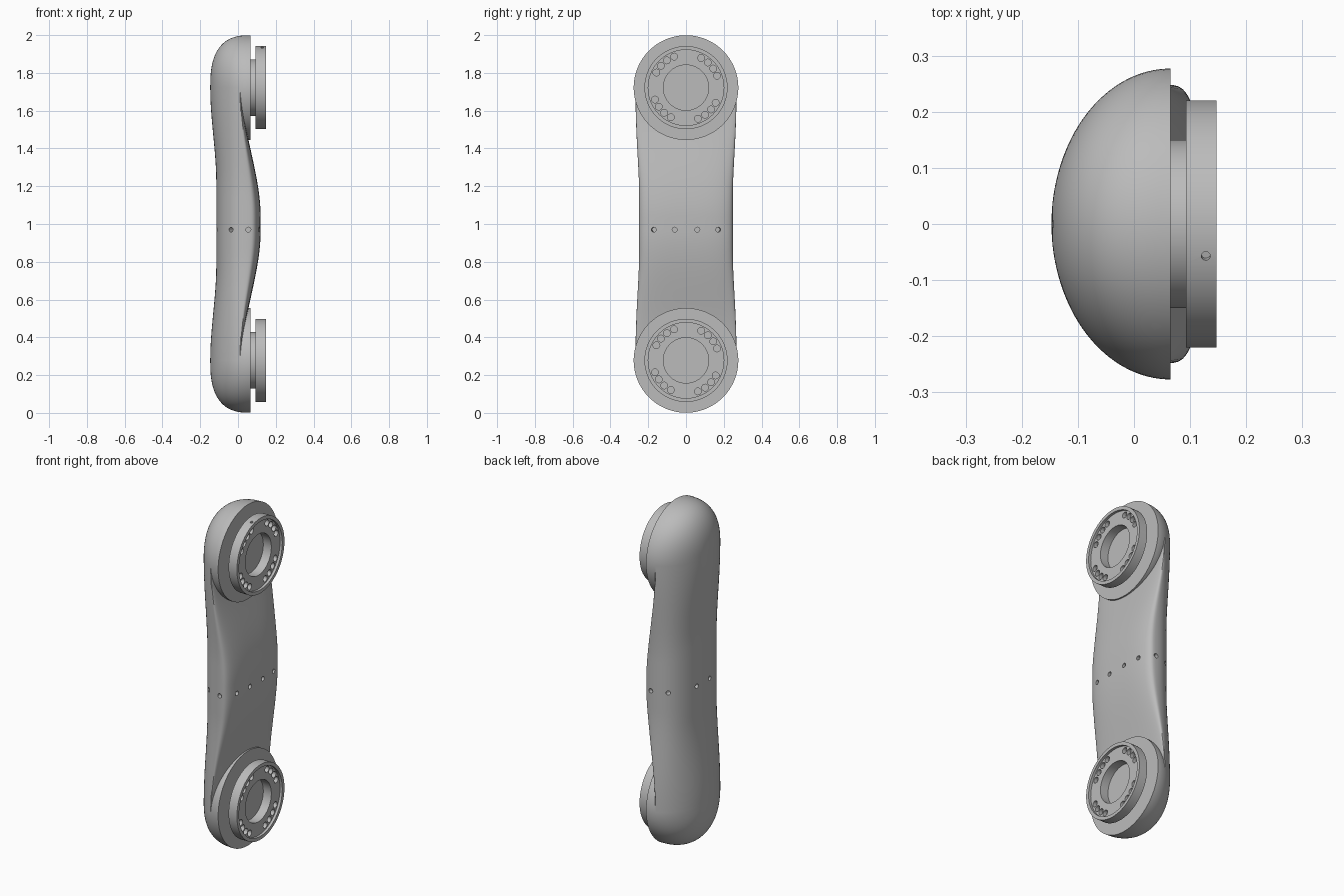
import bpy, bmesh
from math import sin, cos, acos, pi, radians
from mathutils import Vector, Matrix

if "Cube" in bpy.data.objects:
    bpy.data.objects.remove(bpy.data.objects["Cube"])

grey = bpy.data.materials.new("grey_metal")
grey.use_nodes = True
grey.diffuse_color = (0.5, 0.5, 0.5, 1)
grey.node_tree.nodes["Principled BSDF"].inputs["Base Color"].default_value = (0.5, 0.5, 0.5, 1)

LOW, HIGH = 0.278, 1.722        # joint centres
MID = (LOW + HIGH) / 2
PAD = 0.065                     # flat face of the joints


def smooth(a, b, v):
    t = min(max((v - a) / (b - a), 0), 1)
    return t * t * (3 - 2 * t)


def mix(a, b, t):
    return a + (b - a) * t


def new_object(name, bm):
    bmesh.ops.remove_doubles(bm, verts=bm.verts, dist=1e-5)
    bmesh.ops.recalc_face_normals(bm, faces=bm.faces)
    mesh = bpy.data.meshes.new(name)
    bm.to_mesh(mesh)
    bm.free()
    mesh.materials.append(grey)
    obj = bpy.data.objects.new(name, mesh)
    bpy.context.collection.objects.link(obj)
    return obj


def select(obj):
    bpy.ops.object.select_all(action='DESELECT')
    obj.select_set(True)
    bpy.context.view_layer.objects.active = obj


def shade(obj):
    select(obj)
    bpy.ops.object.shade_smooth_by_angle(angle=radians(32))


def bridge(bm, rows, loop_rows, loop_cols):
    """Skin a grid of points, optionally closed in either direction."""
    grid = [[bm.verts.new(p) for p in row] for row in rows]
    n, m = len(grid), len(grid[0])
    for i in range(n if loop_rows else n - 1):
        for j in range(m if loop_cols else m - 1):
            a, b = grid[i], grid[(i + 1) % n]
            k = (j + 1) % m
            bm.faces.new((a[j], a[k], b[k], b[j]))
    return grid


def revolve(name, profile, zc, steps=96):
    """Turn a (radius, x) profile around the joint axis."""
    rows = []
    for i in range(steps):
        t = 2 * pi * i / steps
        rows.append([(x, r * cos(t), zc + r * sin(t)) for r, x in profile(t)])
    bm = bmesh.new()
    bridge(bm, rows, True, False)
    return new_object(name, bm)


def drill(obj, holes):
    """Cut blind holes given as (centre, direction, radius, half depth)."""
    bm = bmesh.new()
    for centre, direction, radius, half in holes:
        turn = Vector(direction).to_track_quat('Z', 'Y').to_matrix().to_4x4()
        bmesh.ops.create_cone(bm, cap_ends=True, segments=16, radius1=radius, radius2=radius,
                              depth=2 * half, matrix=Matrix.Translation(centre) @ turn)
    cutter = new_object("hole_cutter", bm)
    cutter.hide_render = True
    mod = obj.modifiers.new("holes", 'BOOLEAN')
    mod.operation, mod.solver, mod.object = 'DIFFERENCE', 'EXACT', cutter
    select(obj)
    bpy.ops.object.modifier_apply(modifier=mod.name)
    bpy.data.objects.remove(cutter)


def half_section(z):
    """Half outline of the arm at height z, as (y, x) from back to front."""
    u = abs(z - MID) / (HIGH - MID)
    e = smooth(0.3, 1, u)
    f = smooth(0.05, 1, u)
    width = mix(0.248, 0.277, smooth(0.2, 1, u))
    back = mix(-0.115, -0.147, e)
    n = mix(2.3, 2, e)
    centre = mix(0.06, PAD, e)
    front = mix(0.12, 0.02, f)
    shoulder = min(front - mix(0.06, 0.01, f), centre)
    end = acos(((centre - shoulder) / (centre - back)) ** (n / 2))
    pts = []
    for i in range(25):
        a = end * i / 24
        pts.append((width * sin(a) ** (2 / n), centre - (centre - back) * max(cos(a), 0) ** (2 / n)))
    edge = pts[-1][0]
    for i in range(1, 17):
        a = pi / 2 * i / 16
        pts.append((edge * max(cos(a), 0) ** (2 / 3), shoulder + (front - shoulder) * sin(a) ** (2 / 3)))
    return pts


# Arm between the joints
rows = []
for i in range(81):
    z = mix(LOW, HIGH, i / 80)
    half = half_section(z)
    ring = half + [(-y, x) for y, x in half[-2:0:-1]]
    rows.append([(x, y, z) for y, x in ring])
bm = bmesh.new()
grid = bridge(bm, rows, False, True)
bm.faces.new(grid[0])
bm.faces.new(grid[-1])
arm = new_object("arm", bm)

# Belt of small holes around the arm
belt = []
for s in (-1, 1):
    for x, y, dx, dy in ((0.119, 0.06, 1, 0), (0.11, 0.17, 1, 0.15), (0.055, 0.248, 0, 1),
                         (-0.03, 0.208, -0.6, 0.8), (-0.112, 0.06, -1, 0.1)):
        belt.append(((x, s * y, 0.97), (dx, s * dy, 0), 0.013, 0.025))
drill(arm, belt)
shade(arm)

# Joints: domed housing and bearing flange
for label, zc, out in (("lower", LOW, -1), ("upper", HIGH, 1)):
    def dome(t):
        n = 2 + 0.65 * max(0, out * sin(t)) ** 2
        pts = []
        for i in range(33):
            a = pi / 2 * i / 32
            pts.append((0.277 * sin(a) ** (2 / n), PAD - 0.212 * max(cos(a), 0) ** (2 / n)))
        return pts + [(0, PAD)]
    shade(revolve(label + "_housing", dome, zc))

    outline = [(0, 0.06), (0.15, 0.06), (0.15, 0.093), (0.22, 0.093), (0.22, 0.147), (0.2, 0.147),
               (0.2, 0.132), (0.12, 0.132), (0.12, 0.08), (0, 0.08)]
    flange = revolve(label + "_flange", lambda t: outline, zc)
    pockets = []
    for quarter in range(4):
        for k in range(4):
            t = radians(90 * quarter + 21 + 14 * k)
            pockets.append(((0.132, 0.176 * cos(t), zc + 0.176 * sin(t)), (1, 0, 0), 0.018, 0.022))
    if out > 0:
        pockets.append(((0.128, -0.057, zc + 0.212), (0, -0.26, 1), 0.008, 0.015))
    drill(flange, pockets)
    shade(flange)
